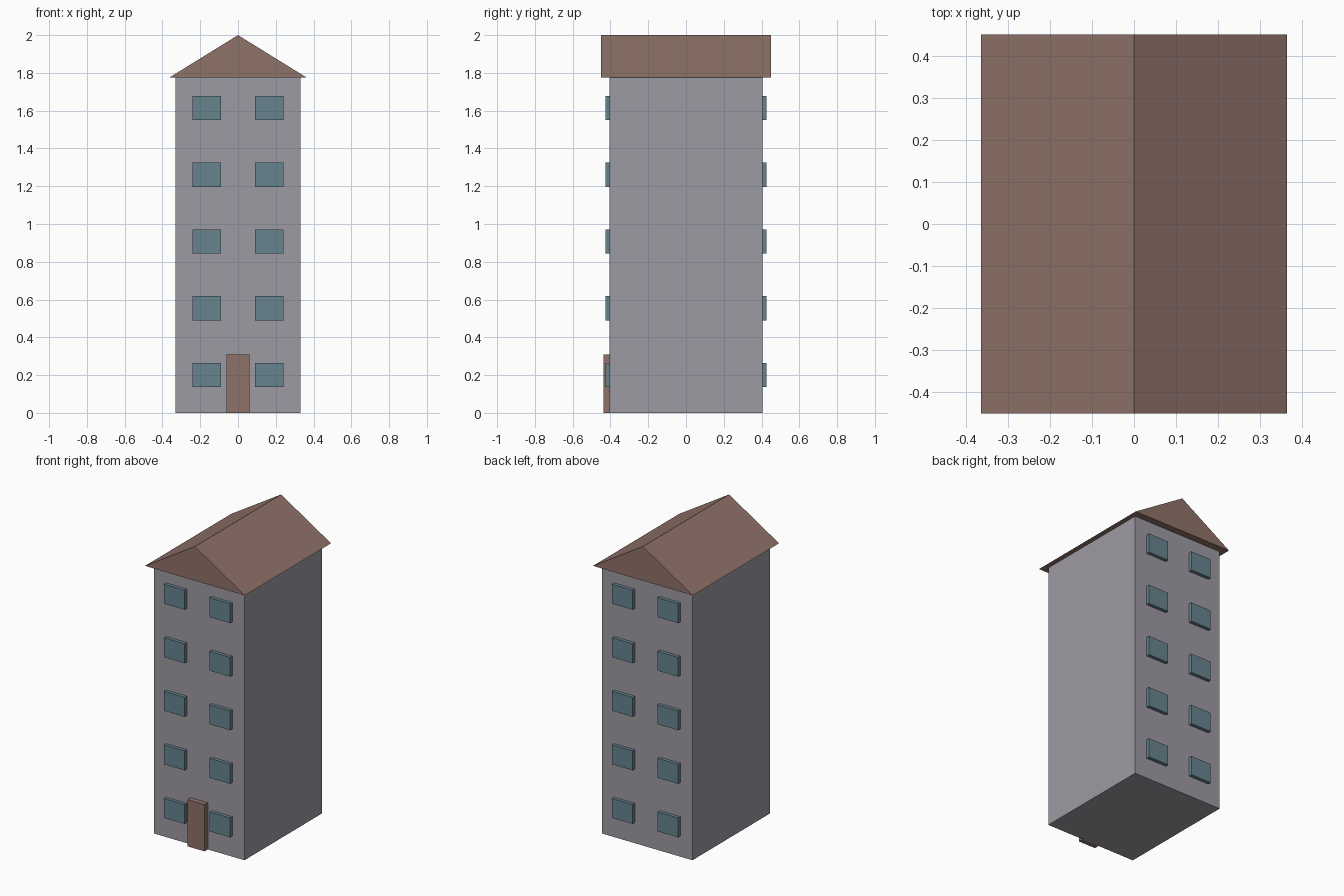
import bpy

cube = bpy.data.objects.get("Cube")
if cube:
    bpy.data.objects.remove(cube, do_unlink=True)


def linear(c):
    c /= 255
    return c / 12.92 if c <= 0.04045 else ((c + 0.055) / 1.055) ** 2.4


def material(name, *rgb):
    color = (*[linear(c) for c in rgb], 1)
    mat = bpy.data.materials.new(name)
    mat.use_nodes = True
    mat.diffuse_color = color
    node = next(n for n in mat.node_tree.nodes if n.type == 'BSDF_PRINCIPLED')
    node.inputs["Base Color"].default_value = color
    return mat


def prism(name, profile, y0, y1, mat):
    """Extrude an x-z outline (counter-clockwise from the front) from y0 to y1."""
    n = len(profile)
    verts = [(x, y, z) for y in (y0, y1) for x, z in profile]
    faces = [tuple(range(n)), tuple(reversed(range(n, 2 * n)))]
    faces += [(i, i + n, (i + 1) % n + n, (i + 1) % n) for i in range(n)]
    mesh = bpy.data.meshes.new(name)
    mesh.from_pydata(verts, [], faces)
    mesh.materials.append(mat)
    obj = bpy.data.objects.new(name, mesh)
    bpy.context.collection.objects.link(obj)
    return obj


def box(name, x0, x1, y0, y1, z0, z1, mat):
    return prism(name, [(x0, z0), (x1, z0), (x1, z1), (x0, z1)], y0, y1, mat)


wall = material("wall grey", 157, 155, 163)
brown = material("roof and door brown", 143, 114, 104)
glass = material("window blue", 104, 132, 143)

# Tower block and gabled roof
HALF_X, HALF_Y, EAVE = 0.33, 0.404, 1.775
box("walls", -HALF_X, HALF_X, -HALF_Y, HALF_Y, 0, EAVE, wall)
prism("roof", [(-0.364, EAVE), (0.364, EAVE), (0, 2)], -0.45, 0.45, brown)

# Front door
box("door", -0.062, 0.062, -0.438, -HALF_Y, 0, 0.308, brown)

# Two windows per floor, on the front and back
for floor in range(5):
    z = 0.136 + floor * 0.3535
    for side, x in (("right", -0.166), ("left", 0.166)):
        for face, y0, y1 in (("front", -0.427, -HALF_Y), ("back", HALF_Y, 0.427)):
            box(f"{face}_{side}_window_{floor + 1}",
                x - 0.075, x + 0.075, y0, y1, z, z + 0.128, glass)
